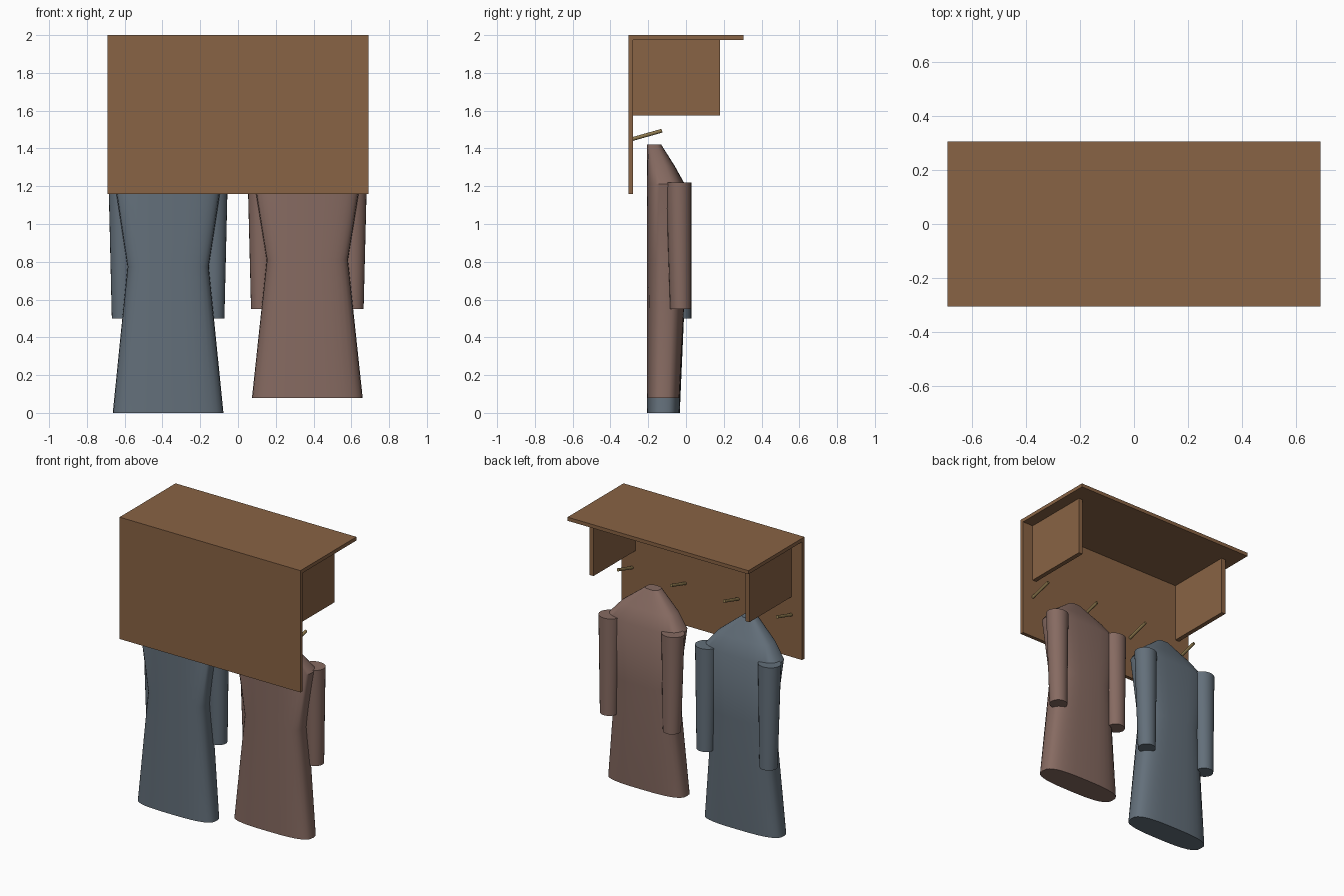
import bpy, math
from mathutils import Vector

if "Cube" in bpy.data.objects:
    bpy.data.objects.remove(bpy.data.objects["Cube"])


def material(name, rgb):
    m = bpy.data.materials.new(name)
    m.diffuse_color = (*rgb, 1)
    m.use_nodes = True
    m.node_tree.nodes["Principled BSDF"].inputs["Base Color"].default_value = m.diffuse_color
    return m


WOOD = material("wood", (0.25, 0.125, 0.058))
BRASS = material("brass", (0.27, 0.19, 0.075))
BLUE = material("blue_cloth", (0.125, 0.16, 0.195))
PINK = material("rose_cloth", (0.24, 0.145, 0.12))


def box(name, lo, hi):
    lo, hi = Vector(lo), Vector(hi)
    bpy.ops.mesh.primitive_cube_add(size=1, location=(lo + hi) / 2)
    o = bpy.context.object
    o.name = name
    o.scale = hi - lo
    bpy.ops.object.transform_apply(location=False, rotation=False)
    o.data.materials.append(WOOD)


def loft(name, sections, power, n, mat):
    """Skin superellipse rings (x, y, z, half width, half depth), listed bottom to top."""
    verts, faces = [], []
    for x, y, z, a, b in sections:
        for i in range(n):
            t = 2 * math.pi * i / n
            c, s = math.cos(t), math.sin(t)
            verts.append((x + a * math.copysign(abs(c) ** (2 / power), c),
                          y + b * math.copysign(abs(s) ** (2 / power), s), z))
    for k in range(len(sections) - 1):
        for i in range(n):
            j = (i + 1) % n
            faces.append((k * n + i, k * n + j, (k + 1) * n + j, (k + 1) * n + i))
    faces.append(tuple(reversed(range(n))))
    faces.append(tuple(range(len(verts) - n, len(verts))))
    me = bpy.data.meshes.new(name)
    me.from_pydata(verts, [], faces)
    me.materials.append(mat)
    o = bpy.data.objects.new(name, me)
    bpy.context.collection.objects.link(o)
    smooth(o)


def smooth(o):
    bpy.ops.object.select_all(action='DESELECT')
    o.select_set(True)
    bpy.context.view_layer.objects.active = o
    bpy.ops.object.shade_smooth_by_angle(angle=math.radians(35))


# Wall panel, hat shelf and the two shelf brackets
box("wall_panel", (-0.69, -0.305, 1.16), (0.69, -0.28, 1.975))
box("hat_shelf", (-0.69, -0.305, 1.975), (0.69, 0.305, 2.0))
box("bracket_left", (-0.61, -0.28, 1.575), (-0.58, 0.18, 1.975))
box("bracket_right", (0.58, -0.28, 1.575), (0.61, 0.18, 1.975))

# Row of upward-tilted pegs
for x in (-0.607, -0.202, 0.202, 0.607):
    start, end = Vector((x, -0.283, 1.45)), Vector((x, -0.127, 1.494))
    bpy.ops.mesh.primitive_cylinder_add(vertices=12, radius=0.01,
                                        depth=(end - start).length,
                                        location=(start + end) / 2)
    o = bpy.context.object
    o.name = "peg"
    o.rotation_euler = (end - start).to_track_quat('Z', 'Y').to_euler()
    o.data.materials.append(BRASS)
    smooth(o)


# Hanging coats: flared body with pinched waist, plus two tapered sleeves
def coat(name, cx, length, mat):
    top = 1.42
    back = -0.207
    # fraction down from the collar, half width, half depth
    profile = [(1.0, 0.293, 0.087), (0.455, 0.215, 0.104), (0.155, 0.28, 0.1),
               (0.085, 0.2, 0.074), (0.0, 0.05, 0.038)]
    loft(name + "_body", [(cx, back + b, top - f * length, a, b)
                          for f, a, b in profile], 3, 32, mat)
    for side in (-1, 1):
        sx = cx + side * 0.24
        loft(name + "_sleeve", [(sx, -0.028, top - 0.649 * length, 0.058, 0.056),
                                (sx, -0.039, top - 0.149 * length, 0.075, 0.067)],
             2, 24, mat)


coat("long_coat", -0.37, 1.42, BLUE)
coat("short_coat", 0.367, 1.34, PINK)
